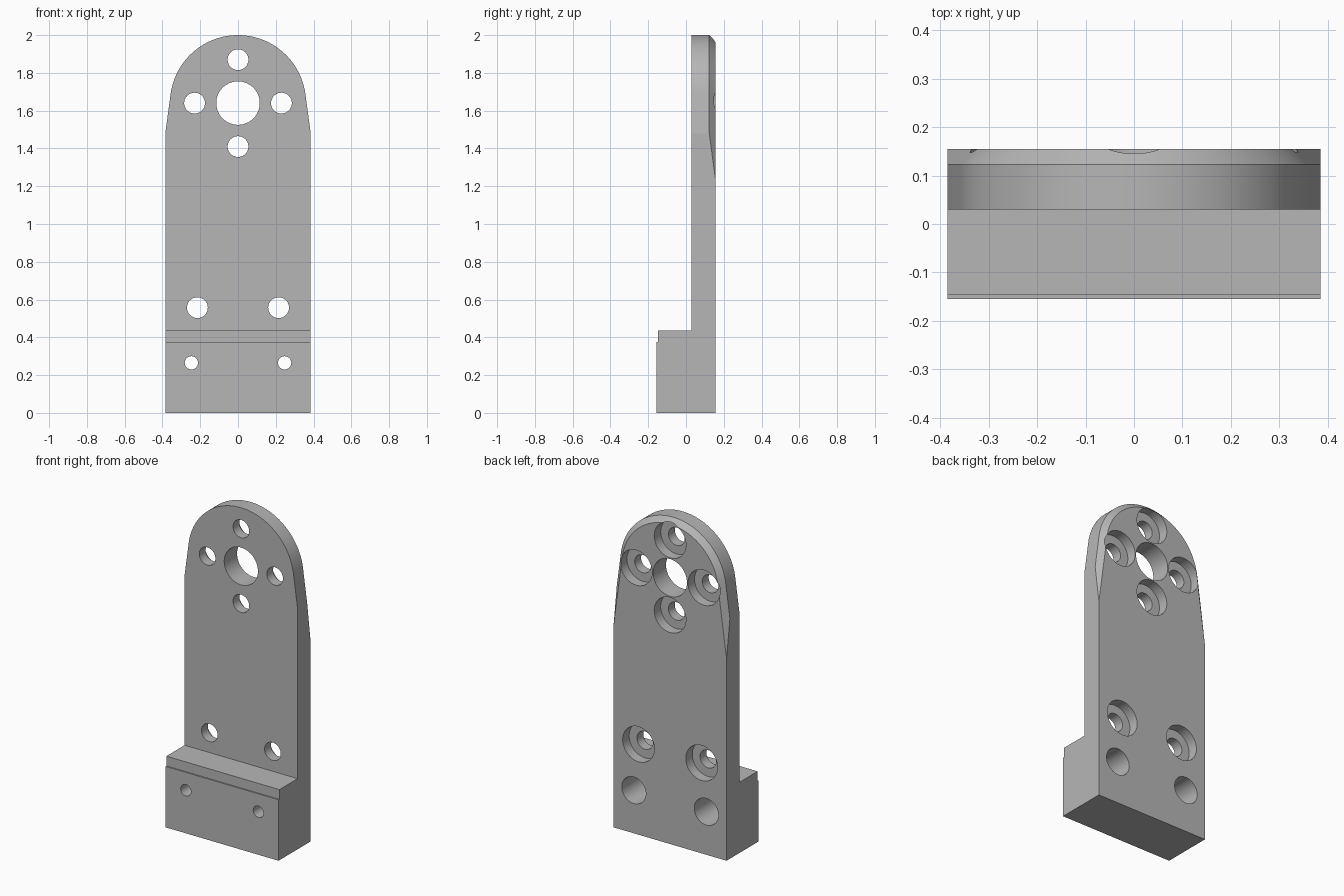
import bpy, bmesh
from math import radians, degrees, sin, cos, acos, atan2, hypot, pi

if "Cube" in bpy.data.objects:
    bpy.data.objects.remove(bpy.data.objects["Cube"], do_unlink=True)

HALF = 0.385            # half width of the plate
BACK = 0.155            # y of the back face
HUB_Z, HUB_R = 1.64, 0.36
SHOULDER_Z = 1.48       # where the straight sides start to taper
CHAMFER = 0.032

grey = bpy.data.materials.new("plain_grey")
grey.use_nodes = True
grey.diffuse_color = (0.47, 0.47, 0.47, 1)
grey.node_tree.nodes["Principled BSDF"].inputs["Base Color"].default_value = (0.47, 0.47, 0.47, 1)


def loft(name, loops):
    """Closed solid through matching loops of points."""
    bm = bmesh.new()
    rings = [[bm.verts.new(p) for p in loop] for loop in loops]
    n = len(rings[0])
    for a, b in zip(rings, rings[1:]):
        for i in range(n):
            j = (i + 1) % n
            bm.faces.new((a[i], a[j], b[j], b[i]))
    bm.faces.new(rings[0])
    bm.faces.new(rings[-1])
    bmesh.ops.recalc_face_normals(bm, faces=bm.faces)
    mesh = bpy.data.meshes.new(name)
    bm.to_mesh(mesh)
    bm.free()
    obj = bpy.data.objects.new(name, mesh)
    bpy.context.collection.objects.link(obj)
    return obj


def combine(target, cutter, operation):
    """Apply a boolean and discard the helper."""
    cutter.hide_render = True
    mod = target.modifiers.new("cut", 'BOOLEAN')
    mod.operation, mod.solver, mod.object = operation, 'EXACT', cutter
    bpy.context.view_layer.objects.active = target
    bpy.ops.object.modifier_apply(modifier=mod.name)
    bpy.data.objects.remove(cutter, do_unlink=True)


def bore(target, x, z, radius, y0=-0.3, y1=0.3, sides=64):
    """Round hole along y."""
    ring = [(x + radius * cos(2 * pi * i / sides), z + radius * sin(2 * pi * i / sides))
            for i in range(sides)]
    cutter = loft("bore_cutter", [[(px, y, pz) for px, pz in ring] for y in (y0, y1)])
    combine(target, cutter, 'DIFFERENCE')


# Upright plate with stepped foot, from its side profile
side = [(-0.155, 0), (BACK, 0), (BACK, 2.1), (0.03, 2.1), (0.03, 0.435),
        (-0.147, 0.435), (-0.147, 0.375), (-0.155, 0.375)]
bracket = loft("mounting_bracket", [[(x, y, z) for y, z in side] for x in (-HALF, HALF)])
bracket.data.materials.append(grey)

# Rounded top: arc with tangent tapering sides, chamfered at the back
dz = SHOULDER_Z - HUB_Z
start = atan2(dz, HALF) + acos(HUB_R / hypot(HALF, dz))


def arch(radius, y, segments=56):
    low = -0.2
    foot = (radius - (low - HUB_Z) * sin(start)) / cos(start)
    pts = [(foot, y, low)]
    for i in range(segments + 1):
        a = start + (pi - 2 * start) * i / segments
        pts.append((radius * cos(a), y, HUB_Z + radius * sin(a)))
    return pts + [(-foot, y, low)]


outline = loft("arch_cutter", [arch(HUB_R, -0.3), arch(HUB_R, BACK - CHAMFER),
                               arch(HUB_R - CHAMFER - 0.02, BACK + 0.02)])
combine(bracket, outline, 'INTERSECT')

# Centre hole
bore(bracket, 0, HUB_Z, 0.115)

# Counterbored screw holes: ring of four round the centre, and a lower pair
PITCH = 0.23
screws = [(0, HUB_Z + PITCH), (0, HUB_Z - PITCH), (PITCH, HUB_Z), (-PITCH, HUB_Z),
          (0.215, 0.557), (-0.215, 0.557)]
for x, z in screws:
    bore(bracket, x, z, 0.055)
    bore(bracket, x, z, 0.108, y0=BACK - 0.063)

# Deep counterbored holes through the foot
for x in (-0.247, 0.247):
    bore(bracket, x, 0.265, 0.035)
    bore(bracket, x, 0.265, 0.082, y0=-0.05)

# Smooth round walls, crisp edges
bpy.ops.object.select_all(action='DESELECT')
bracket.select_set(True)
bpy.context.view_layer.objects.active = bracket
bpy.ops.object.shade_smooth_by_angle(angle=radians(6.5))
